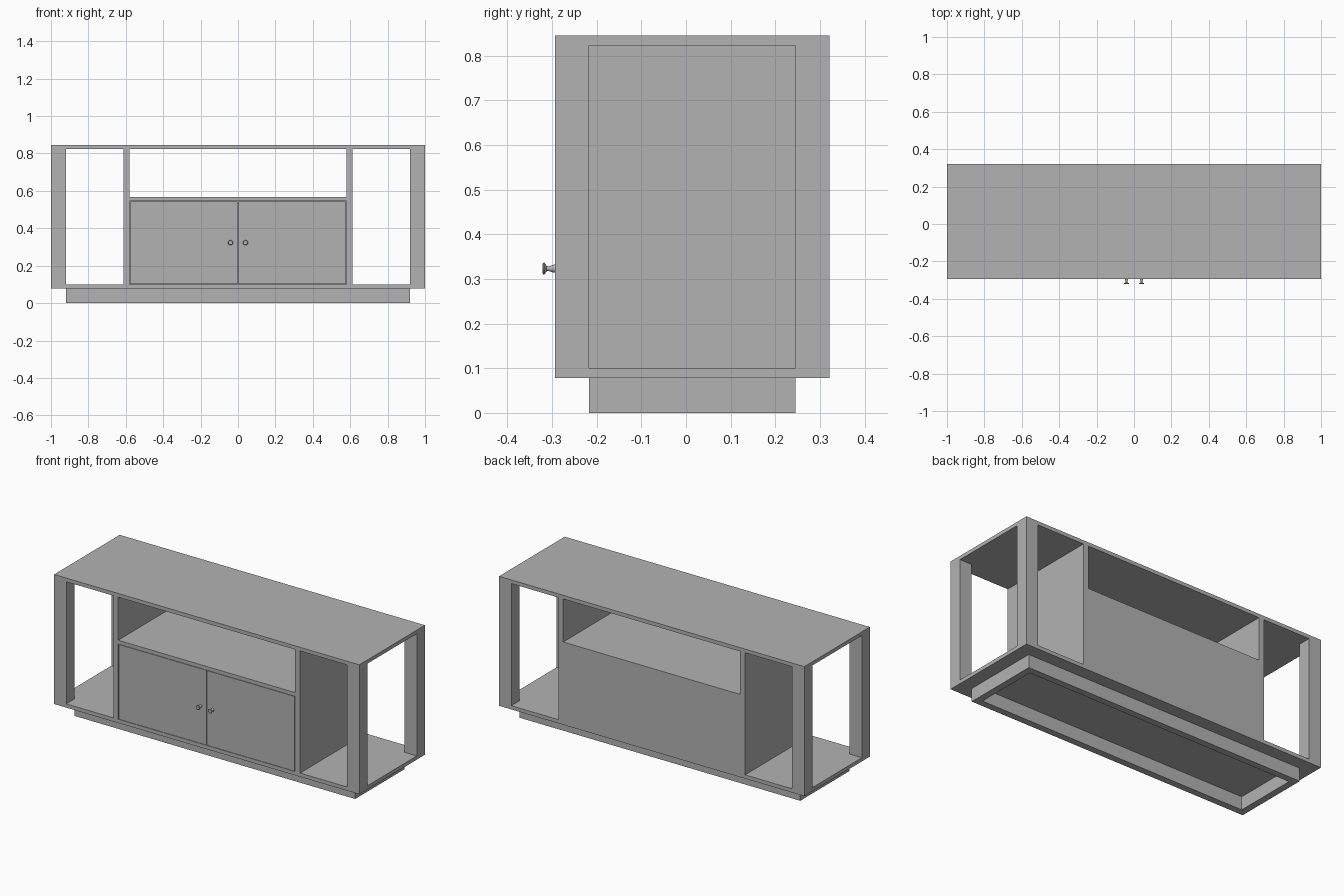
import bpy
import bmesh
import math

cube = bpy.data.objects.get("Cube")
if cube:
    bpy.data.objects.remove(cube, do_unlink=True)

grey = bpy.data.materials.new("plain grey")
grey.use_nodes = True
colour = (0.45, 0.45, 0.45, 1)
grey.diffuse_color = colour
grey.node_tree.nodes["Principled BSDF"].inputs["Base Color"].default_value = colour


def finish(name, bm):
    bmesh.ops.recalc_face_normals(bm, faces=bm.faces)
    mesh = bpy.data.meshes.new(name)
    bm.to_mesh(mesh)
    bm.free()
    mesh.materials.append(grey)
    obj = bpy.data.objects.new(name, mesh)
    bpy.context.collection.objects.link(obj)
    return obj


def box(name, x, y, z):
    """Box from (low, high) ranges on each axis."""
    bm = bmesh.new()
    bmesh.ops.create_cube(bm, size=1)
    for v in bm.verts:
        for i, (lo, hi) in enumerate((x, y, z)):
            v.co[i] = lo if v.co[i] < 0 else hi
    return finish(name, bm)


def sided(side, a, b):
    return tuple(sorted((side * a, side * b)))


def lathe_knob(name, x, z, profile):
    """Revolve (radius, y) points about an axis along y."""
    bm = bmesh.new()
    verts = [bm.verts.new((x + r, y, z)) for r, y in profile]
    edges = [bm.edges.new(pair) for pair in zip(verts, verts[1:])]
    bmesh.ops.spin(bm, geom=verts + edges, cent=(x, 0, z), axis=(0, 1, 0),
                   angle=math.tau, steps=24, use_duplicate=False)
    bmesh.ops.remove_doubles(bm, verts=bm.verts, dist=0.0001)
    obj = finish(name, bm)
    bpy.ops.object.select_all(action="DESELECT")
    obj.select_set(True)
    bpy.context.view_layer.objects.active = obj
    bpy.ops.object.shade_smooth_by_angle(angle=math.radians(35))


# Main dimensions
FRONT, BACK = -0.293, 0.321
BASE, FLOOR, CEILING, TOP = 0.078, 0.1, 0.823, 0.845
INSET = 0.076
FOOT_X, WALL = 0.92, 0.04
DIV_IN, DIV_OUT = 0.58, 0.612
SHELF_LOW, SHELF_HIGH = 0.546, 0.568
DEPTH = (FRONT, BACK)
OPENING = (FLOOR, CEILING)

# Slabs and shelf
box("top_slab", (-1, 1), DEPTH, (CEILING, TOP))
box("bottom_slab", (-1, 1), DEPTH, (BASE, FLOOR))
box("shelf", (-DIV_IN, DIV_IN), DEPTH, (SHELF_LOW, SHELF_HIGH))
box("back_panel", (-DIV_IN, DIV_IN), (BACK - 0.022, BACK), (FLOOR, SHELF_LOW))

# Recessed hollow plinth
foot_front, foot_back = FRONT + INSET, BACK - INSET
box("plinth_front", (-FOOT_X, FOOT_X), (foot_front, foot_front + WALL), (0, BASE))
box("plinth_back", (-FOOT_X, FOOT_X), (foot_back - WALL, foot_back), (0, BASE))

knob = [(0, -0.321), (0.011, -0.321), (0.0135, -0.319), (0.0135, -0.317),
        (0.006, -0.312), (0.005, -0.308), (0.009, -0.296), (0.009, FRONT)]

# Mirrored parts
for side, label in ((1, "left"), (-1, "right")):
    for y, place in (((FRONT, FRONT + INSET), "front"), ((BACK - INSET, BACK), "back")):
        box(f"{place}_{label}_post", sided(side, FOOT_X, 1), y, OPENING)
    box(f"{label}_divider", sided(side, DIV_IN, DIV_OUT), DEPTH, OPENING)
    box(f"plinth_{label}", sided(side, FOOT_X - WALL, FOOT_X),
        (foot_front + WALL, foot_back - WALL), (0, BASE))
    box(f"{label}_door", sided(side, 0.0015, DIV_IN - 0.006),
        (FRONT, FRONT + 0.022), (FLOOR + 0.002, SHELF_LOW - 0.002))
    lathe_knob(f"{label}_door_knob", side * 0.04, 0.323, knob)
